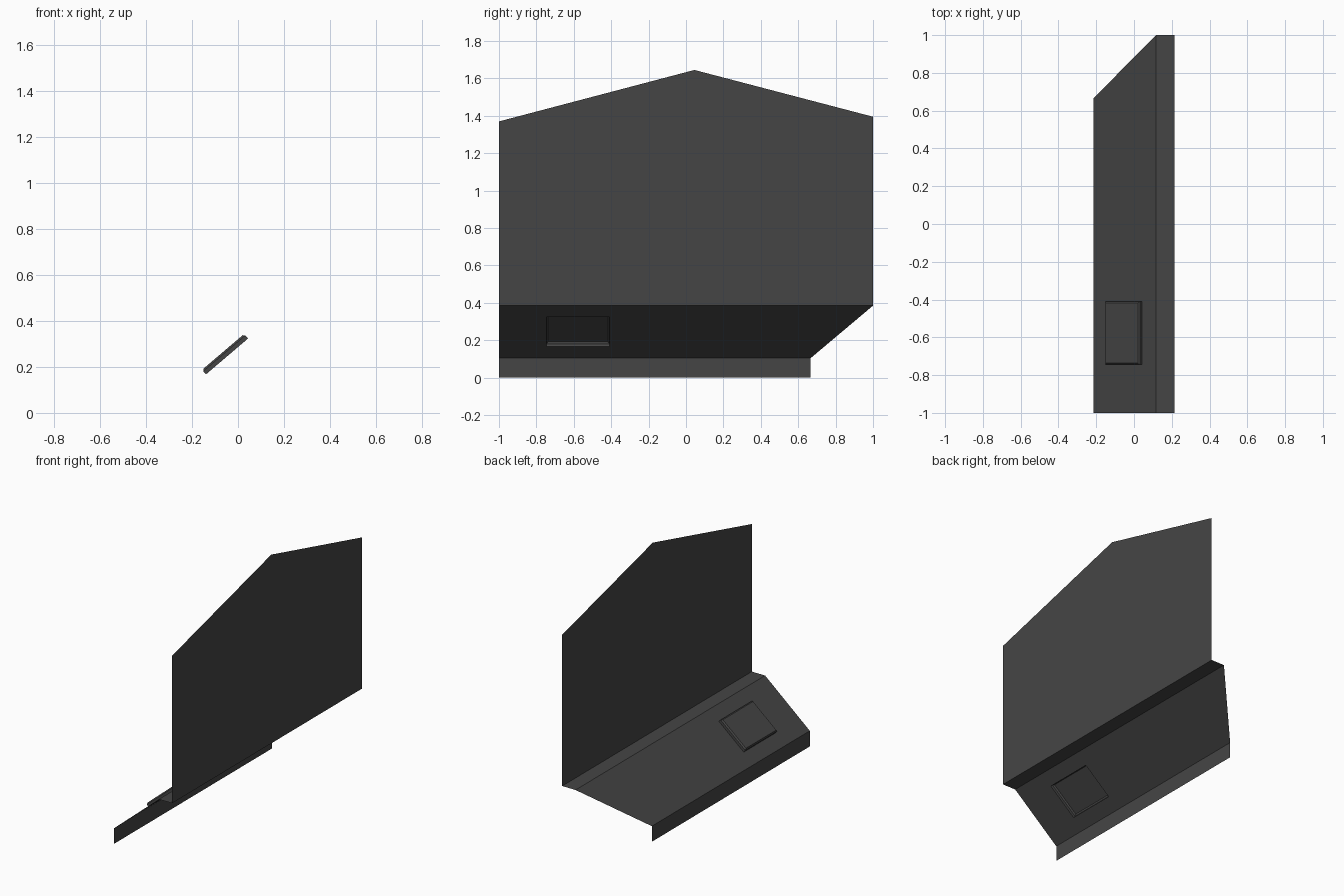
import bpy, bmesh
from mathutils import Vector

if "Cube" in bpy.data.objects:
    bpy.data.objects.remove(bpy.data.objects["Cube"])

grey = bpy.data.materials.new("dark_grey")
grey.diffuse_color = (0.06, 0.06, 0.06, 1)
grey.use_nodes = True
grey.node_tree.nodes["Principled BSDF"].inputs["Base Color"].default_value = grey.diffuse_color


def sheet(name, faces):
    """Thin-sheet object from a list of polygons, welded together."""
    bm = bmesh.new()
    for f in faces:
        bm.faces.new([bm.verts.new(p) for p in f])
    bmesh.ops.remove_doubles(bm, verts=bm.verts[:], dist=1e-4)
    bmesh.ops.recalc_face_normals(bm, faces=bm.faces[:])
    me = bpy.data.meshes.new(name)
    bm.to_mesh(me)
    bm.free()
    me.materials.append(grey)
    ob = bpy.data.objects.new(name, me)
    bpy.context.collection.objects.link(ob)
    return ob


def bridge(a, b):
    """Quads joining two rings of four points."""
    return [[a[i], a[(i + 1) % 4], b[(i + 1) % 4], b[i]] for i in range(4)]


XL, XM, XR = -0.214, 0.116, 0.214      # skirt, slope top, upright panel
ZS, ZL = 0.104, 0.385                  # skirt top, ledge height
YC = 0.666                             # back end of the skirt

# upright gable-topped panel
sheet("upright_panel", [[(XR, -1, ZL), (XR, 1, ZL), (XR, 1, 1.395),
                         (XR, 0.045, 1.645), (XR, -1, 1.37)]])

# ledge, slope with pressed bump, and bottom skirt
low, high = Vector((XL, 0, ZS)), Vector((XM, 0, ZL))
along = (high - low).normalized()
out = Vector((-along.z, 0, along.x))


def ring(inset, height):
    """Rectangle of the bump, parallel to the slope."""
    s0, s1 = 0.098 + inset, 0.338 - inset
    y0, y1 = -0.745 + inset, -0.41 - inset
    return [low + along * s + out * height + Vector((0, y, 0))
            for s, y in ((s0, y0), (s0, y1), (s1, y1), (s1, y0))]


outer = [Vector(p) for p in ((XL, -1, ZS), (XL, YC, ZS), (XM, 1, ZL), (XM, -1, ZL))]
base, shoulder, cap = ring(0, 0), ring(0, 0.018), ring(0.008, 0.026)
sheet("folded_base", [
    [(XR, -1, ZL), (XR, 1, ZL), (XM, 1, ZL), (XM, -1, ZL)],
    [(XL, -1, 0), (XL, YC, 0), (XL, YC, ZS), (XL, -1, ZS)],
    *bridge(outer, base), *bridge(base, shoulder), *bridge(shoulder, cap), cap])
